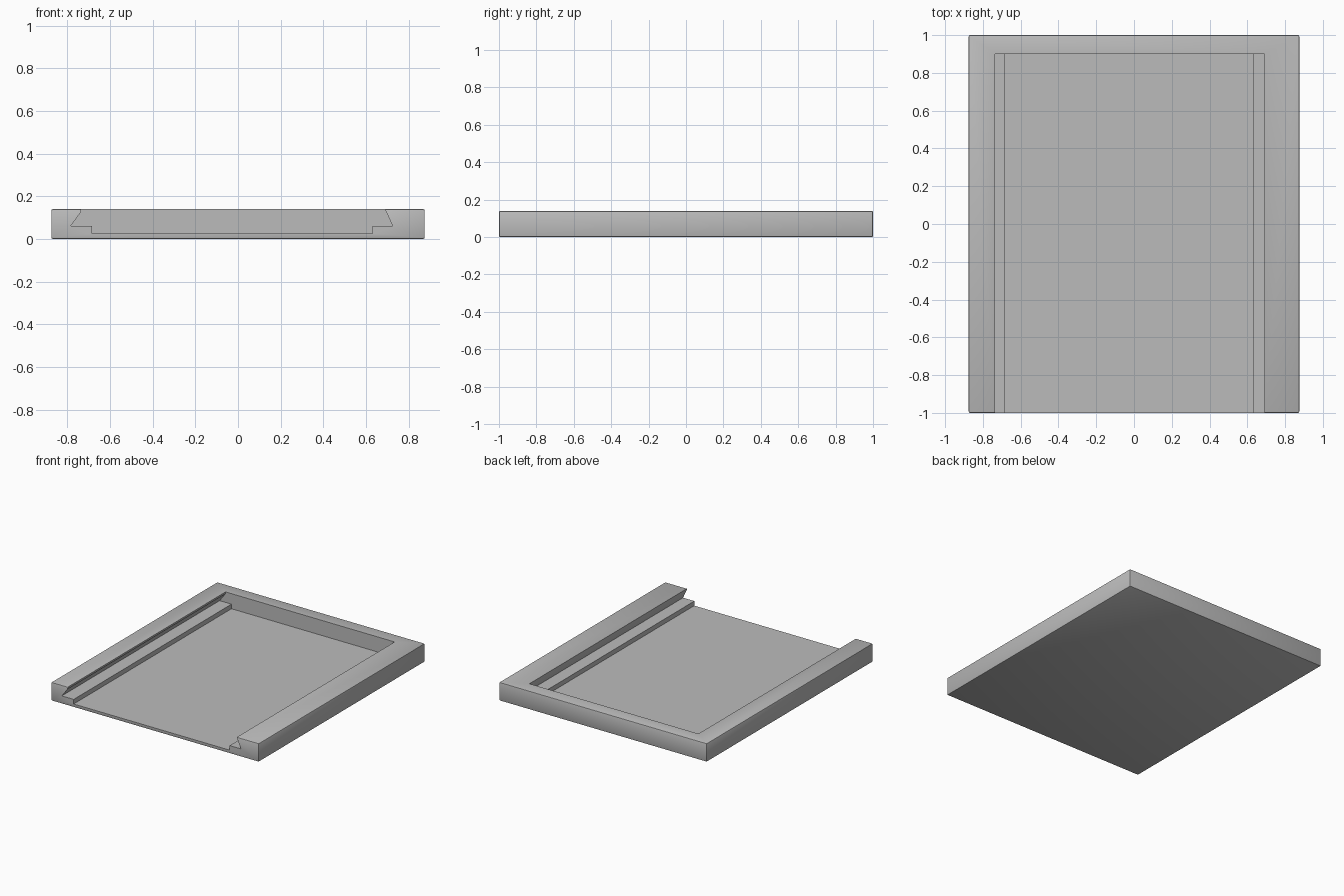
import bpy
import bmesh

WIDTH, DEPTH, HEIGHT = 1.75, 2.0, 0.14
GROOVE_BACK = 0.9

old = bpy.data.objects.get("Cube")
if old:
    bpy.data.objects.remove(old, do_unlink=True)

grey = bpy.data.materials.new("plain grey")
grey.use_nodes = True
grey.diffuse_color = (0.5, 0.5, 0.5, 1)
grey.node_tree.nodes["Principled BSDF"].inputs["Base Color"].default_value = (0.5, 0.5, 0.5, 1)


def add_prism(name, profile, y0, y1):
    """Extrude an x-z profile along y."""
    bm = bmesh.new()
    face = bm.faces.new([bm.verts.new((x, y0, z)) for x, z in profile])
    grown = bmesh.ops.extrude_face_region(bm, geom=[face])["geom"]
    moved = [v for v in grown if isinstance(v, bmesh.types.BMVert)]
    bmesh.ops.translate(bm, verts=moved, vec=(0, y1 - y0, 0))
    bmesh.ops.recalc_face_normals(bm, faces=bm.faces)
    mesh = bpy.data.meshes.new(name)
    bm.to_mesh(mesh)
    bm.free()
    mesh.materials.append(grey)
    obj = bpy.data.objects.new(name, mesh)
    bpy.context.collection.objects.link(obj)
    return obj


# Slab with softened outer edges
w = WIDTH / 2
tray = add_prism("sliding_tray", [(-w, 0), (w, 0), (w, HEIGHT), (-w, HEIGHT)],
                 -DEPTH / 2, DEPTH / 2)
bevel = tray.modifiers.new("soft_edges", "BEVEL")
bevel.width = 0.007
bevel.segments = 2

# Dovetail channel with a stepped ledge each side, open at the front
left_side = [(0.63, 0.025), (0.63, 0.06), (0.725, 0.06), (0.69, 0.137), (0.69, 0.2)]
right_side = [(-0.735, 0.2), (-0.735, 0.127), (-0.785, 0.06), (-0.685, 0.06), (-0.685, 0.025)]
cutter = add_prism("channel_cutter", left_side + right_side, -1.1, GROOVE_BACK)
cutter.hide_render = True

cut = tray.modifiers.new("channel", "BOOLEAN")
cut.operation = "DIFFERENCE"
cut.solver = "EXACT"
cut.object = cutter

# Apply the modifiers and drop the helper
bpy.ops.object.select_all(action="DESELECT")
tray.select_set(True)
bpy.context.view_layer.objects.active = tray
for name in ("soft_edges", "channel"):
    bpy.ops.object.modifier_apply(modifier=name)
bpy.data.objects.remove(cutter, do_unlink=True)
bpy.ops.object.shade_smooth_by_angle()
